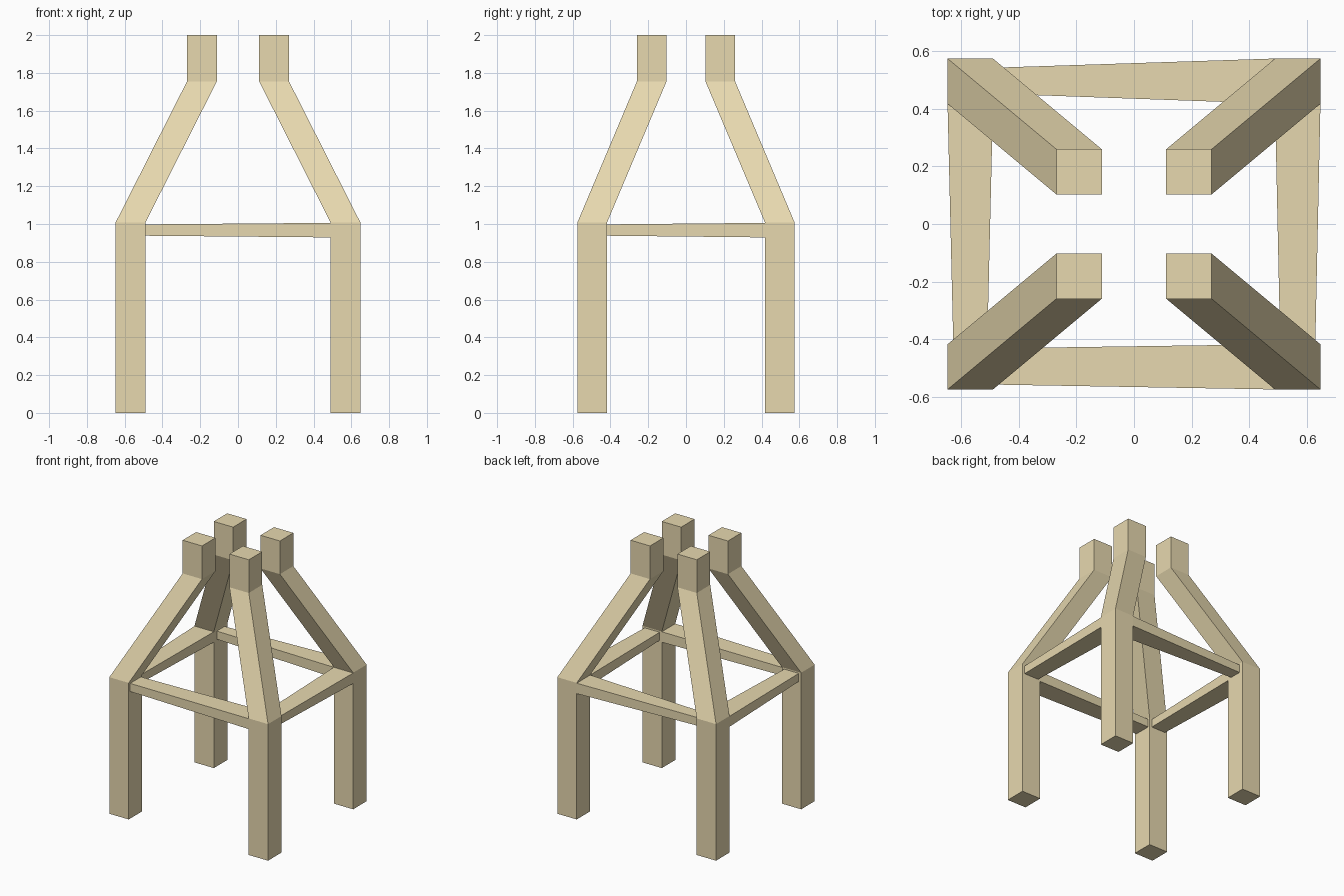
import bpy

if "Cube" in bpy.data.objects:
    bpy.data.objects.remove(bpy.data.objects["Cube"])

wood = bpy.data.materials.new("pale_wood")
wood.diffuse_color = (0.80, 0.69, 0.43, 1)
wood.use_nodes = True
wood.node_tree.nodes["Principled BSDF"].inputs["Base Color"].default_value = wood.diffuse_color


def loft(name, rings):
    """Skin a stack of four-point rings and cap both ends."""
    verts = [p for ring in rings for p in ring]
    faces = [(0, 1, 2, 3), tuple(len(verts) - 4 + i for i in range(4))]
    for r in range(len(rings) - 1):
        for i in range(4):
            a, b = r * 4 + i, r * 4 + (i + 1) % 4
            faces.append((a, b, b + 4, a + 4))
    mesh = bpy.data.meshes.new(name)
    mesh.from_pydata(verts, [], faces)
    mesh.materials.append(wood)
    obj = bpy.data.objects.new(name, mesh)
    bpy.context.collection.objects.link(obj)
    # consistent outward normals
    bpy.context.view_layer.objects.active = obj
    obj.select_set(True)
    bpy.ops.object.mode_set(mode='EDIT')
    bpy.ops.mesh.select_all(action='SELECT')
    bpy.ops.mesh.normals_make_consistent(inside=False)
    bpy.ops.object.mode_set(mode='OBJECT')
    obj.select_set(False)


# Legs: upright post, inward slope, upright stub (x0, x1, y0, y1, z)
LOW, HIGH = (0.49, 0.648, 0.418, 0.575), (0.112, 0.27, 0.103, 0.26)
profile = [(*LOW, 0), (*LOW, 1.008), (*HIGH, 1.755), (*HIGH, 2)]
for sx, side in ((-1, "left"), (1, "right")):
    for sy, end in ((-1, "front"), (1, "back")):
        loft(f"{end}_{side}_leg",
             [[(sx * x, sy * y, z) for x, y in
               ((x0, y0), (x1, y0), (x1, y1), (x0, y1))]
              for x0, x1, y0, y1, z in profile])


# Tapered rails: each end is (position along, across min, across max, z min, z max)
def rail(name, axis, small, large):
    rings = []
    for t, a, b, z0, z1 in (small, large):
        ring = [(a, z0), (b, z0), (b, z1), (a, z1)]
        rings.append([(t, c, z) if axis == "x" else (c, t, z) for c, z in ring])
    loft(name, rings)


rail("front_rail", "x", (-0.49, -0.558, -0.432, 0.938, 0.998), (0.49, -0.575, -0.418, 0.929, 1.006))
rail("back_rail", "x", (-0.49, 0.453, 0.543, 0.938, 0.998), (0.49, 0.418, 0.575, 0.929, 1.006))
rail("left_rail", "y", (-0.418, -0.628, -0.51, 0.938, 0.998), (0.418, -0.648, -0.49, 0.929, 1.006))
rail("right_rail", "y", (-0.418, 0.508, 0.630, 0.938, 0.998), (0.418, 0.49, 0.648, 0.929, 1.006))
